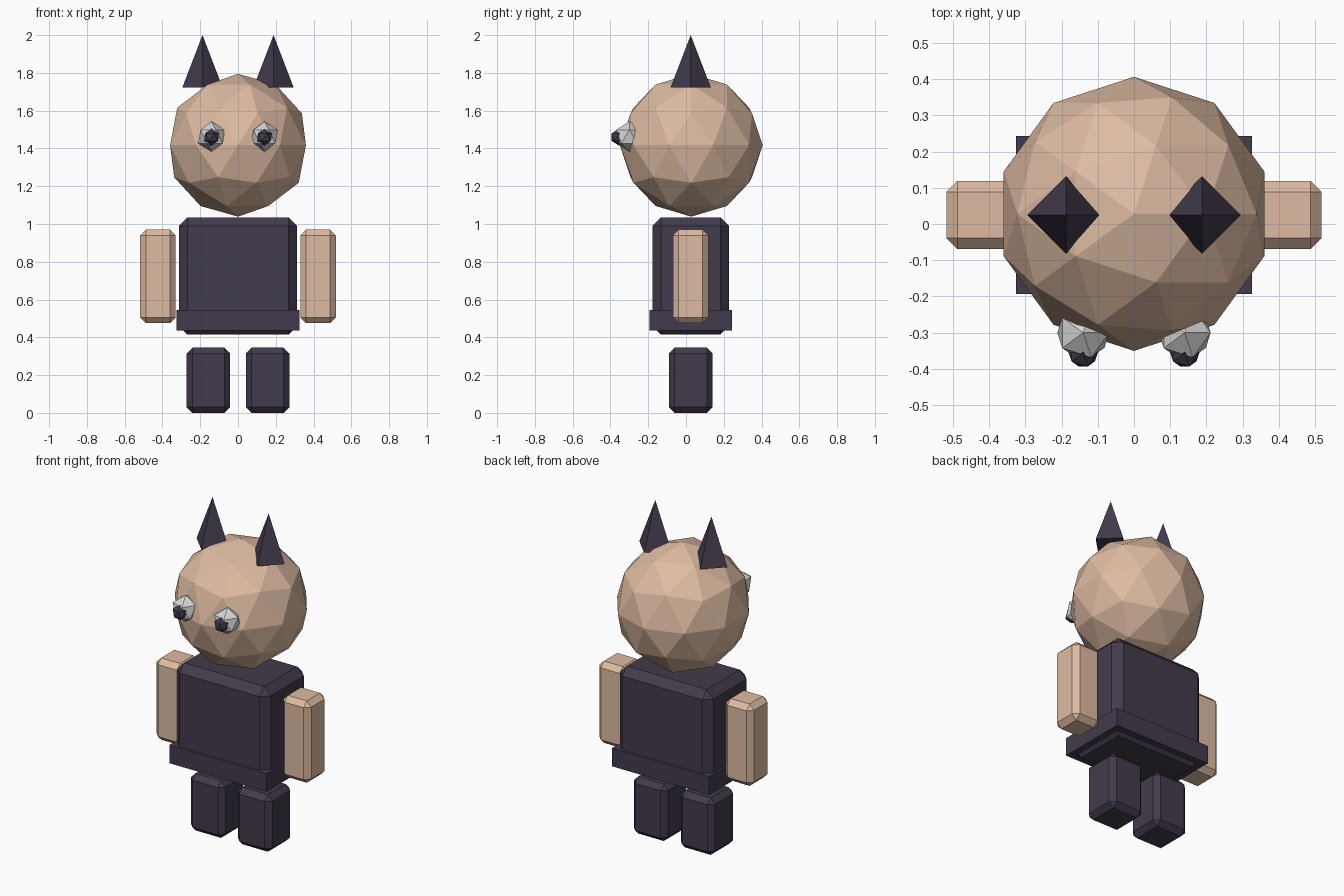
import bpy

cube = bpy.data.objects.get("Cube")
if cube:
    bpy.data.objects.remove(cube, do_unlink=True)


def make_material(name, rgb):
    mat = bpy.data.materials.new(name)
    mat.use_nodes = True
    mat.diffuse_color = (*rgb, 1)
    mat.node_tree.nodes["Principled BSDF"].inputs["Base Color"].default_value = (*rgb, 1)
    return mat


SKIN = make_material("tan skin", (0.73, 0.50, 0.36))
DARK = make_material("dark plum", (0.055, 0.043, 0.072))
WHITE = make_material("eye white", (0.66, 0.67, 0.66))

MID_Y = 0.025  # depth of the body's centre plane


def finish(name, mat):
    obj = bpy.context.object
    obj.name = obj.data.name = name
    obj.data.materials.append(mat)
    return obj


def block(name, mat, size, location, chamfer=0):
    """Box with an optional flat single-segment chamfer."""
    bpy.ops.mesh.primitive_cube_add(size=1, location=location)
    bpy.context.object.scale = size
    bpy.ops.object.transform_apply(location=False, rotation=False, scale=True)
    obj = finish(name, mat)
    if chamfer:
        mod = obj.modifiers.new("chamfer", "BEVEL")
        mod.width = chamfer
        mod.segments = 1
    return obj


def ball(name, mat, radius, location, detail):
    """Faceted low-poly ball."""
    bpy.ops.mesh.primitive_ico_sphere_add(subdivisions=detail, radius=radius, location=location)
    return finish(name, mat)


# Torso and waistband
block("torso", DARK, (0.625, 0.405, 0.62), (0, MID_Y, 0.725), 0.045)
block("waistband", DARK, (0.65, 0.435, 0.11), (0, MID_Y, 0.49))

# Head
ball("head", SKIN, 0.378, (0, 0.028, 1.417), 2)

# Paired parts
for side, s in (("left", 1), ("right", -1)):
    block(side + "_arm", SKIN, (0.187, 0.187, 0.495), (s * 0.424, MID_Y, 0.7225), 0.03)
    block(side + "_leg", DARK, (0.23, 0.23, 0.345), (s * 0.157, MID_Y, 0.1725), 0.03)
    ball(side + "_eye", WHITE, 0.08, (s * 0.14, -0.30, 1.463), 1)
    ball(side + "_pupil", DARK, 0.045, (s * 0.14, -0.355, 1.46), 1)
    # Four-sided pointed ear, with an edge facing forward
    bpy.ops.mesh.primitive_cone_add(vertices=4, radius1=0.107, radius2=0, depth=0.278,
                                    location=(s * 0.188, MID_Y, 1.861))
    finish(side + "_ear", DARK)
